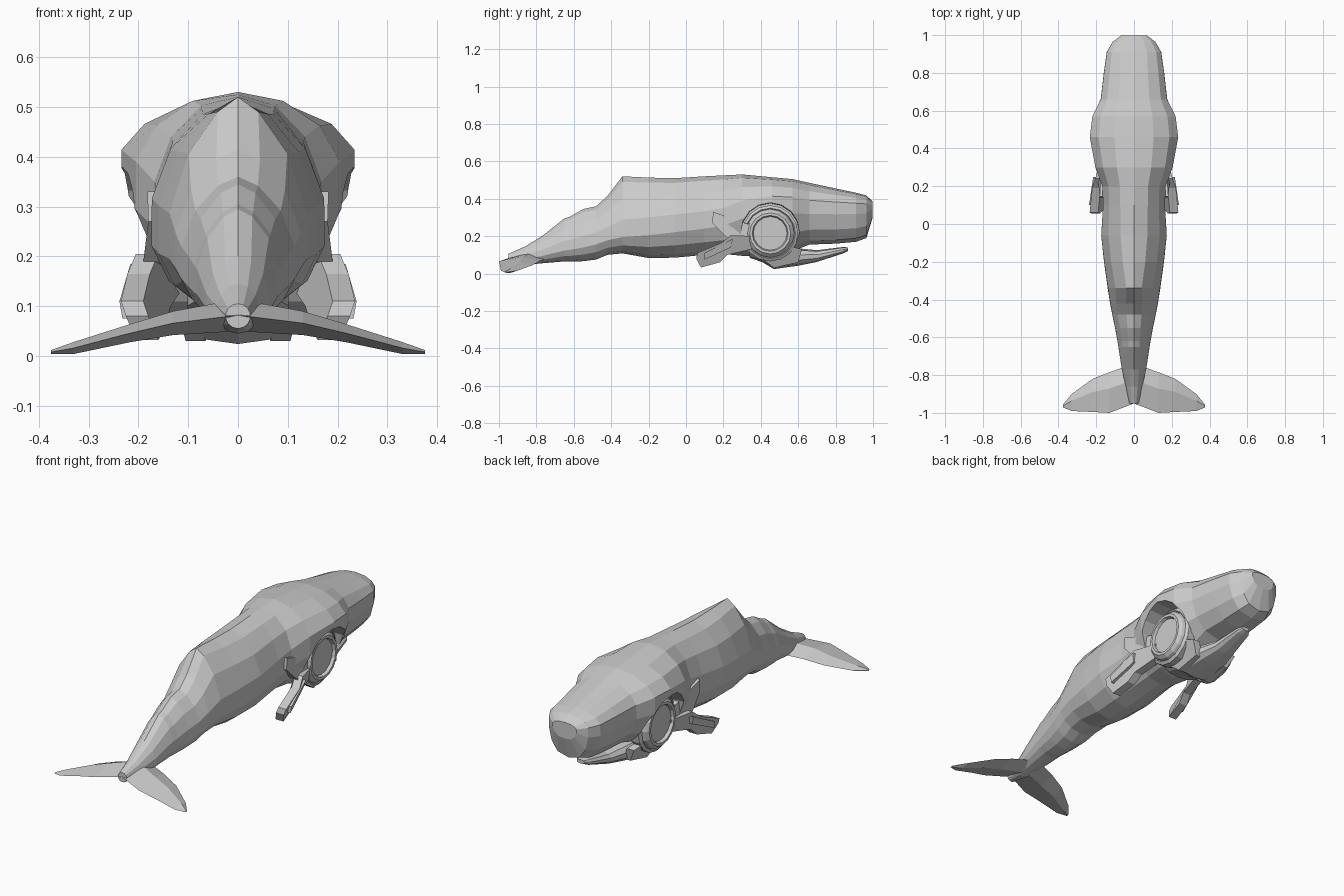
import bpy, bmesh
from math import sin, cos, pi


def add_mesh(name, verts, faces):
    mesh = bpy.data.meshes.new(name)
    mesh.from_pydata(verts, [], faces)
    bm = bmesh.new()
    bm.from_mesh(mesh)
    bmesh.ops.recalc_face_normals(bm, faces=bm.faces)
    bm.to_mesh(mesh)
    bm.free()
    obj = bpy.data.objects.new(name, mesh)
    bpy.context.collection.objects.link(obj)
    return obj


def loft(name, rings):
    n = len(rings[0])
    verts = [p for r in rings for p in r]
    faces = [(i*n + j, i*n + (j+1) % n, (i+1)*n + (j+1) % n, (i+1)*n + j)
             for i in range(len(rings) - 1) for j in range(n)]
    faces += [tuple(range(n)), tuple(range(len(verts) - n, len(verts)))]
    return add_mesh(name, verts, faces)


def oval(y, w, zb, zm, zt, up=1.0, low=1.0, n=14):
    """Ring with its widest point at zm; powers below 1 make it boxier."""
    ring = []
    for i in range(n):
        a = 2*pi*i/n + pi/2
        c, s = cos(a), sin(a)
        p = up if s > 0 else low
        x = w * abs(c)**p * (1 if c > 0 else -1) if abs(c) > 1e-6 else 0
        z = zm + (zt - zm)*s if s > 0 else zm + (zm - zb)*s
        ring.append((x, y, z))
    return ring


def circle(x, y, z, r, n=16):
    return [(x, y + r*cos(2*pi*i/n), z + r*sin(2*pi*i/n)) for i in range(n)]


def plate(name, pts, side, thick):
    """Slab whose outer outline is pts, extruded inward along x."""
    outer = [(side*x, y, z) for x, y, z in pts]
    inner = [(side*(x - thick), y, z) for x, y, z in pts]
    return loft(name, [outer, inner])


# Body: blunt head, bulging shoulders, ridged back and tapering tail
sections = [
    (-.95, .025, .055, .08, .105, 1, 1), (-.86, .045, .045, .085, .145, 1, 1),
    (-.77, .066, .055, .105, .20, 1.1, 1), (-.65, .085, .065, .14, .295, 1.3, 1),
    (-.62, .09, .064, .145, .305, 1.3, 1), (-.55, .103, .066, .16, .345, 1.3, 1),
    (-.48, .118, .075, .18, .36, 1.3, 1), (-.42, .13, .10, .20, .415, 1.3, 1),
    (-.34, .143, .108, .22, .52, 1.5, 1), (-.2, .163, .083, .24, .513, 1.2, 1),
    (-.06, .178, .085, .26, .51, 1.1, 1), (.1, .168, .10, .28, .52, 1, 1),
    (.2, .172, .105, .30, .525, 1, 1), (.3, .21, .095, .35, .53, 1, 1),
    (.46, .24, .085, .385, .515, 1, 1.1), (.57, .226, .12, .38, .505, 1, 1.1),
    (.66, .18, .155, .365, .485, .95, .8), (.8, .163, .16, .362, .455, .95, .75),
    (.91, .147, .17, .36, .432, .9, .7), (.965, .115, .19, .36, .417, .9, .7),
    (.998, .07, .30, .36, .385, .9, .8)]
body = loft("whale_body", [oval(*s) for s in sections])

# Fluke: both lobes as one swept diamond section
fluke = [(0, -.74, -.95, .082, .032), (.13, -.785, -1, .066, .024),
         (.22, -.82, -.995, .045, .018), (.33, -.9, -.99, .016, .012),
         (.375, -.955, -.972, .008, .004)]
rings = []
for sx, rows in ((-1, fluke[:0:-1]), (1, fluke)):
    for x, lead, trail, z, t in rows:
        mid = lead*.6 + trail*.4
        rings.append([(sx*x, lead, z), (sx*x, mid, z + t),
                      (sx*x, trail, z), (sx*x, mid, z - t)])
loft("tail_fluke", rings)

# Lower jaw: broad hinge narrowing to a slender tip
loft("lower_jaw", [oval(*s, .5, .7, 10) for s in (
    (.34, .09, .085, .12, .15), (.41, .115, .06, .11, .15),
    (.47, .11, .024, .08, .14), (.6, .09, .042, .085, .135),
    (.7, .062, .062, .09, .125), (.84, .04, .108, .122, .142),
    (.865, .022, .12, .13, .14))])

for side, tag in ((-1, "left"), (1, "right")):
    # Round socket cut into the shoulder
    cutter = loft("socket_cutter_" + tag,
                  [circle(side*.13, .45, .22, .155), circle(side*.4, .45, .22, .165)])
    cutter.hide_render = True
    cutter.hide_viewport = True
    mod = body.modifiers.new("socket_" + tag, 'BOOLEAN')
    mod.operation = 'DIFFERENCE'
    mod.object = cutter

    # Stepped rings around the jaw joint, with a recessed centre
    loft("socket_ring_" + tag, [circle(side*x, .45, .215, r) for x, r in (
        (.10, .15), (.145, .15), (.155, .135), (.15, .13), (.165, .125),
        (.18, .11), (.18, .096), (.165, .09))])

    # Jaw arm from the joint down to the jaw
    plate("jaw_arm_" + tag, [(.15, .37, .15), (.155, .54, .15), (.135, .62, .13),
                             (.10, .60, .06), (.105, .47, .03), (.12, .40, .085)],
          side, .04)

    # Link behind the joint, then the flipper hanging from it
    plate("flipper_link_" + tag, [(.165, .375, .28), (.17, .33, .265), (.182, .145, .33),
                                  (.18, .14, .27), (.19, .22, .19), (.165, .36, .16)],
          side, .05)
    plate("flipper_" + tag, [(.17, .37, .20), (.205, .24, .205), (.222, .19, .165),
                             (.235, .06, .11), (.225, .055, .08), (.205, .08, .032),
                             (.19, .18, .06), (.18, .22, .10), (.16, .35, .13)],
          side, .045)

    # Raised knuckle strip on the flipper
    plate("flipper_strip_" + tag, [(.216, .25, .185), (.238, .10, .11),
                                   (.232, .10, .075), (.205, .24, .14)], side, .03)
